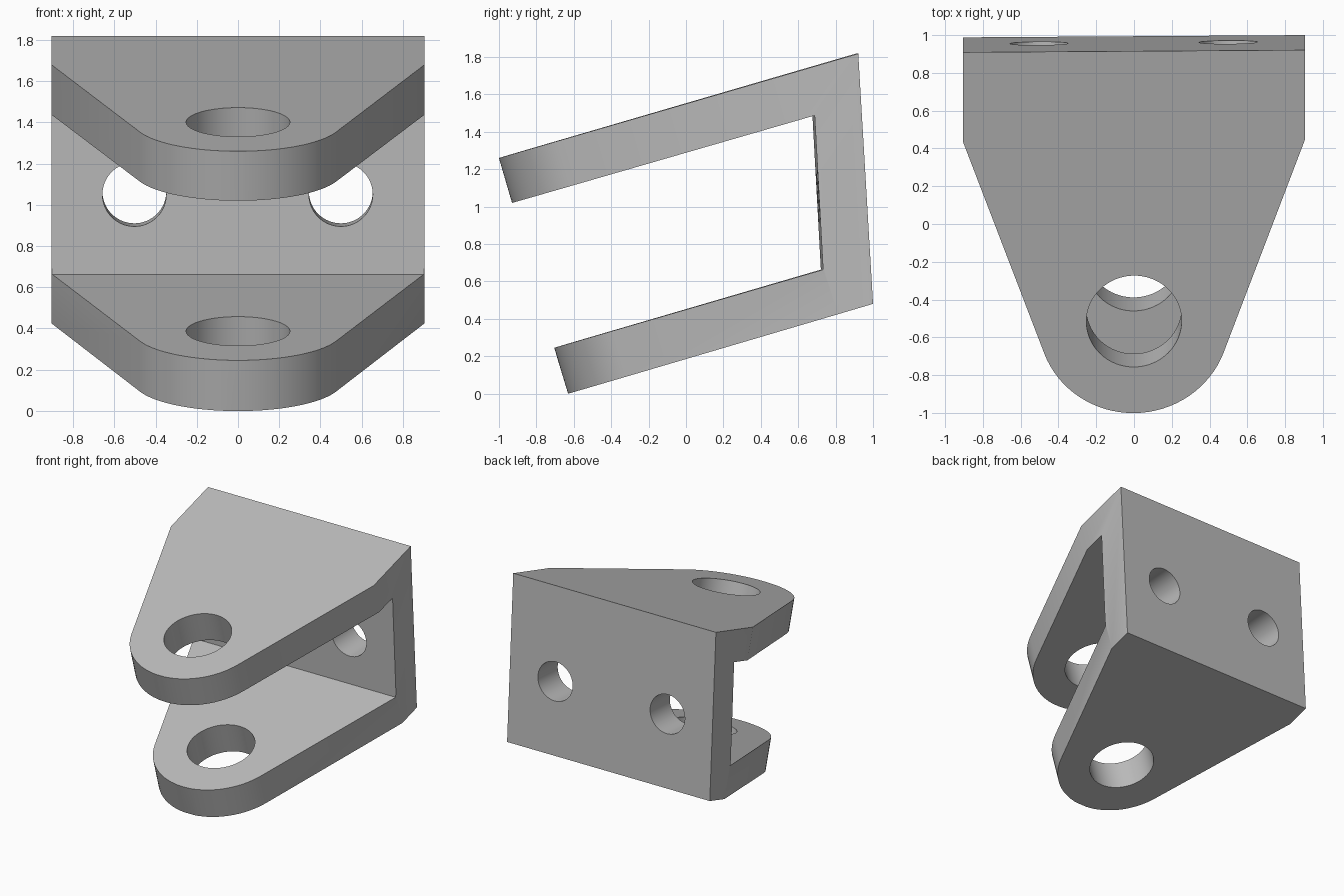
import bpy, bmesh
from math import atan, atan2, acos, hypot, cos, sin, pi
from mathutils import Matrix, Vector

cube = bpy.data.objects.get("Cube")
if cube:
    bpy.data.objects.remove(cube)

# Single flat grey
grey = bpy.data.materials.new("plain grey")
grey.use_nodes = True
colour = (0.5, 0.5, 0.5, 1)
grey.diffuse_color = colour
grey.node_tree.nodes["Principled BSDF"].inputs["Base Color"].default_value = colour


def prism(name, outline, offset):
    """Closed solid: outline points swept along offset."""
    bm = bmesh.new()
    face = bm.faces.new([bm.verts.new(p) for p in outline])
    top = bmesh.ops.extrude_face_region(bm, geom=[face])["geom"]
    bmesh.ops.translate(bm, vec=offset,
                        verts=[v for v in top if isinstance(v, bmesh.types.BMVert)])
    bmesh.ops.recalc_face_normals(bm, faces=bm.faces)
    mesh = bpy.data.meshes.new(name)
    bm.to_mesh(mesh)
    bm.free()
    mesh.materials.append(grey)
    obj = bpy.data.objects.new(name, mesh)
    bpy.context.collection.objects.link(obj)
    return obj


def rod(name, centre, axis, radius, half):
    """Round cutter along an axis lying in the YZ plane."""
    side, up = Vector((1, 0, 0)), axis.cross(Vector((1, 0, 0)))
    ring = [centre - axis * half + side * radius * cos(i * pi / 32)
            + up * radius * sin(i * pi / 32) for i in range(64)]
    return prism(name, ring, axis * half * 2)


def cut(obj, cutter, operation):
    cutter.hide_render = True
    mod = obj.modifiers.new("cut", 'BOOLEAN')
    mod.operation, mod.solver, mod.object = operation, 'EXACT', cutter
    bpy.context.view_layer.objects.active = obj
    bpy.ops.object.modifier_apply(modifier=mod.name)
    bpy.data.objects.remove(cutter)


# Side profile of the clevis: two sloping arms joined by the back plate
profile = [(-1.0, 1.26), (0.915, 1.818), (0.994, 0.48), (-0.63, 0.0),
           (-0.705, 0.245), (0.727, 0.663), (0.682, 1.487), (-0.93, 1.02)]
bracket = prism("clevis_bracket", [(-1.2, y, z) for y, z in profile], (2.4, 0, 0))

# Plan outline: rounded nose, tapered flanks, straight rear
tilt = atan(0.2925)
along = Vector((0, cos(tilt), sin(tilt)))
down = Vector((0, sin(tilt), -cos(tilt)))
pin = Vector((0, -0.515, 1.401))
width, shoulder, nose = 0.905, 0.995, 0.506
start = atan2(shoulder, width) - acos(nose / hypot(width, shoulder))
sweep = pi + 2 * start
plan = [(nose * cos(start - sweep * i / 32), nose * sin(start - sweep * i / 32))
        for i in range(33)]
plan += [(-width, shoulder), (-width, 3), (width, 3), (width, shoulder)]
blank = prism("plan_cutter",
              [pin + Vector((x, 0, 0)) + along * u - down * 2 for x, u in plan], down * 5)
cut(bracket, blank, 'INTERSECT')

# Pin bore through both arms
cut(bracket, rod("pin_cutter", pin, down, 0.252, 2), 'DIFFERENCE')

# Bolt holes square to the back plate
plate_normal = Vector((0, 1.338, 0.079)).normalized()
for x in (-0.503, 0.499):
    centre = Vector((x, 0.705, 1.05))
    cut(bracket, rod("bolt_cutter", centre, plate_normal, 0.155, 0.5), 'DIFFERENCE')

# Very slight skew of the whole bracket
bracket.data.transform(Matrix(((1, 0, 0, 0), (0.0066, 1, 0, 0), (0, 0, 1, 0), (0, 0, 0, 1))))

bpy.ops.object.select_all(action='DESELECT')
bracket.select_set(True)
bpy.context.view_layer.objects.active = bracket
bpy.ops.object.shade_smooth_by_angle(angle=pi / 6)
